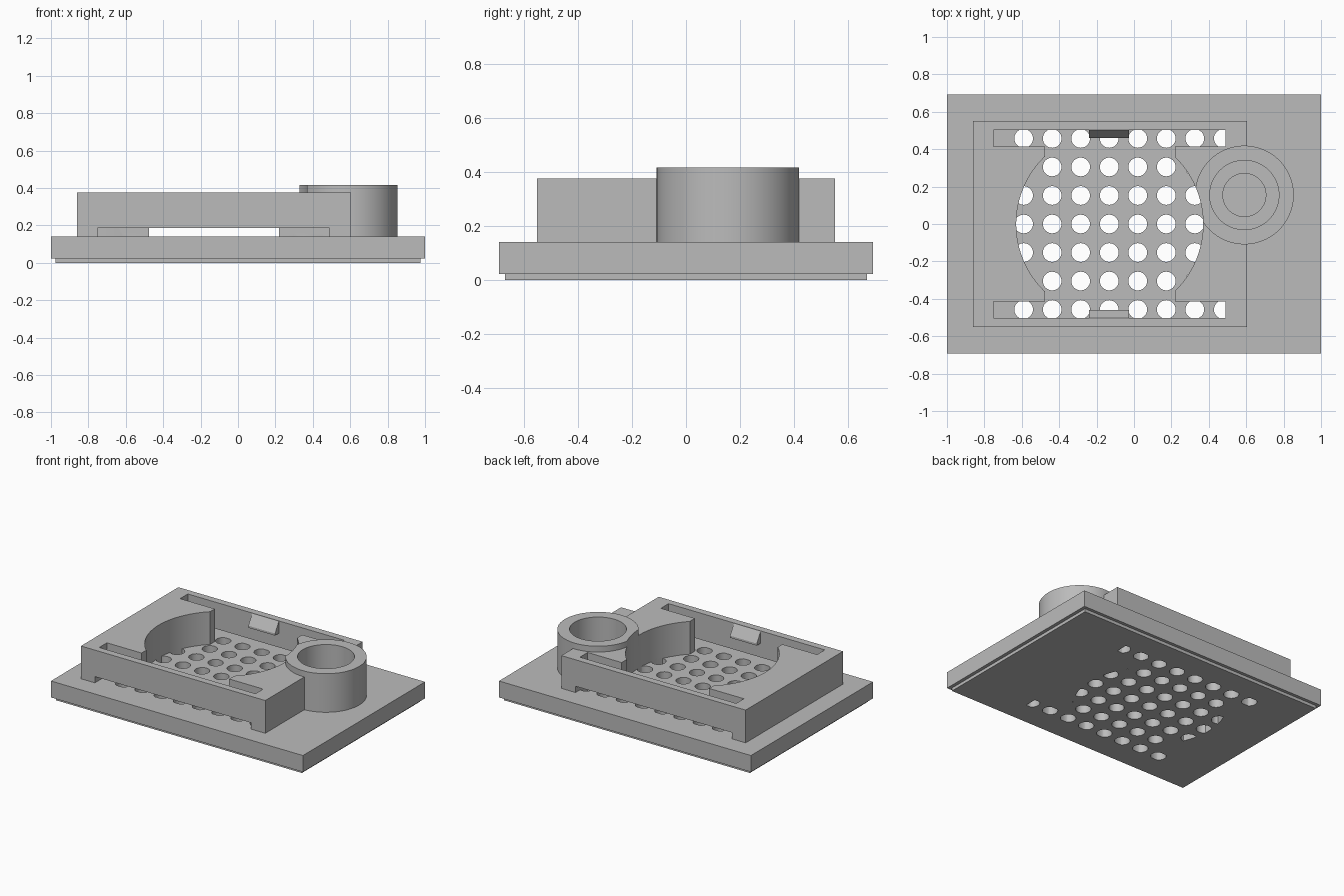
import bpy, bmesh, math
from mathutils import Matrix

if "Cube" in bpy.data.objects:
    bpy.data.objects.remove(bpy.data.objects["Cube"])

grey = bpy.data.materials.new("mid grey")
grey.diffuse_color = (0.5, 0.5, 0.5, 1)
grey.use_nodes = True
grey.node_tree.nodes["Principled BSDF"].inputs["Base Color"].default_value = grey.diffuse_color


def make(name, bm):
    bmesh.ops.recalc_face_normals(bm, faces=bm.faces)
    me = bpy.data.meshes.new(name)
    bm.to_mesh(me)
    bm.free()
    me.materials.append(grey)
    ob = bpy.data.objects.new(name, me)
    bpy.context.collection.objects.link(ob)
    return ob


def box(name, x0, x1, y0, y1, z0, z1):
    bm = bmesh.new()
    bmesh.ops.create_cube(bm, size=1)
    for v in bm.verts:
        v.co = ((x0, x1)[v.co.x > 0], (y0, y1)[v.co.y > 0], (z0, z1)[v.co.z > 0])
    return make(name, bm)


def discs(name, centres, r, z0, z1, n=96):
    bm = bmesh.new()
    for x, y in centres:
        bmesh.ops.create_cone(bm, cap_ends=True, segments=n, radius1=r, radius2=r,
                              depth=z1 - z0, matrix=Matrix.Translation((x, y, (z0 + z1) / 2)))
    return make(name, bm)


def boolean(target, op, *tools):
    """Apply each tool to the target, then remove the tool."""
    for tool in tools:
        m = target.modifiers.new(op, 'BOOLEAN')
        m.operation, m.object, m.solver = op, tool, 'EXACT'
        bpy.context.view_layer.update()
        dg = bpy.context.evaluated_depsgraph_get()
        me = bpy.data.meshes.new_from_object(target.evaluated_get(dg))
        target.modifiers.clear()
        target.data = me
        bpy.data.objects.remove(tool)


TUBE = [(0.59, 0.155)]
SLOT_X = (-0.75, 0.49)


def opening():
    """Round well, straight middle channel and the two long slots."""
    o = discs("opening", [(-0.13, 0)], 0.5, -0.2, 0.7)
    boolean(o, 'UNION', box("channel", -0.475, 0.22, -0.46, 0.46, -0.2, 0.7),
            box("slot_front", *SLOT_X, -0.502, -0.415, -0.2, 0.7),
            box("slot_back", *SLOT_X, 0.415, 0.502, -0.2, 0.7))
    return o


# housing block with the tube, well, slots and low wall windows
housing = box("housing", -0.86, 0.603, -0.552, 0.552, 0.1, 0.375)
boolean(housing, 'UNION', discs("tube", TUBE, 0.264, 0.09, 0.417))
boolean(housing, 'DIFFERENCE', opening(),
        box("window_front", *SLOT_X, -0.7, -0.46, 0, 0.185),
        box("window_back", *SLOT_X, 0.46, 0.7, 0, 0.185))

# base plate with a recessed bottom lip
holder = box("sensor_holder", -1, 1, -0.692, 0.692, 0.022, 0.14)
boolean(holder, 'UNION', box("bottom_lip", -0.976, 0.976, -0.67, 0.67, 0, 0.06), housing)

# stepped socket in the tube
boolean(holder, 'DIFFERENCE', discs("socket", TUBE, 0.185, 0.14, 0.7),
        discs("socket_core", TUBE, 0.115, 0.022, 0.3))

# grid of vent holes, only where the housing is open
step = 0.1525
vents = discs("vents", [(-0.59 + i * step, (j - 3) * step) for i in range(8) for j in range(7)],
              0.05, -0.1, 0.16, 32)
boolean(vents, 'INTERSECT', opening())
boolean(holder, 'DIFFERENCE', vents)

# wedge clips on the inner faces of the long walls
for side, name in ((-1, "clip_front"), (1, "clip_back")):
    bm = bmesh.new()
    profile = [(0.51, 0.37), (0.502, 0.37), (0.46, 0.3), (0.46, 0.285), (0.51, 0.285)]
    face = bm.faces.new([bm.verts.new((-0.24, side * y, z)) for y, z in profile])
    ext = bmesh.ops.extrude_face_region(bm, geom=[face])["geom"]
    bmesh.ops.translate(bm, vec=(0.212, 0, 0), verts=[g for g in ext if isinstance(g, bmesh.types.BMVert)])
    make(name, bm)

# smooth the round walls, keep edges sharp
bpy.ops.object.select_all(action='DESELECT')
holder.select_set(True)
bpy.context.view_layer.objects.active = holder
bpy.ops.object.shade_smooth_by_angle(angle=math.radians(30))
